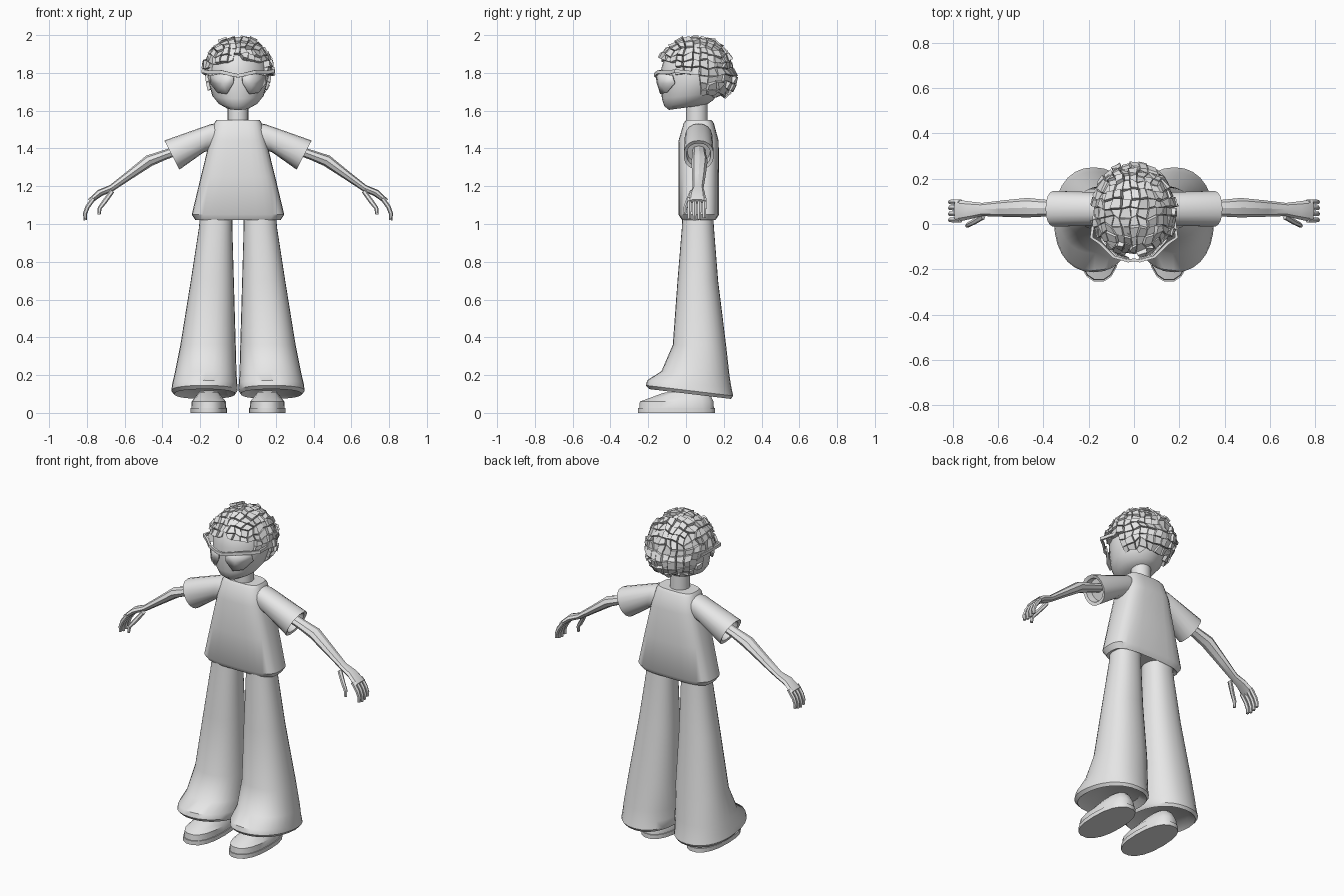
import bpy, bmesh, math, random
from mathutils import Vector

if "Cube" in bpy.data.objects:
    bpy.data.objects.remove(bpy.data.objects["Cube"])

random.seed(4)
grey = bpy.data.materials.new("light_grey")
grey.diffuse_color = (0.8, 0.8, 0.8, 1)
grey.use_nodes = True
grey.node_tree.nodes["Principled BSDF"].inputs["Base Color"].default_value = grey.diffuse_color


def finish(name, bm, angle=None):
    bmesh.ops.recalc_face_normals(bm, faces=bm.faces)
    me = bpy.data.meshes.new(name)
    bm.to_mesh(me)
    bm.free()
    me.materials.append(grey)
    if angle:
        me.shade_smooth()
        me.set_sharp_from_angle(angle=math.radians(angle))
    ob = bpy.data.objects.new(name, me)
    bpy.context.collection.objects.link(ob)
    return ob


def loft(name, rings, n=20, power=1.0, side=1, angle=35, phase=0.0):
    """Skin closed rings given as (centre, half axis u, half axis v)."""
    bm = bmesh.new()
    rows = []
    for c, u, v in rings:
        row = []
        for i in range(n):
            a = 2 * math.pi * i / n + phase
            cu = math.copysign(abs(math.cos(a)) ** power, math.cos(a))
            sv = math.copysign(abs(math.sin(a)) ** power, math.sin(a))
            p = Vector(c) + Vector(u) * cu + Vector(v) * sv
            p.x *= side
            row.append(bm.verts.new(p))
        rows.append(row)
    for r0, r1 in zip(rows, rows[1:]):
        for i in range(n):
            j = (i + 1) % n
            bm.faces.new((r0[i], r0[j], r1[j], r1[i]))
    bm.faces.new(rows[0])
    bm.faces.new(rows[-1])
    return finish(name, bm, angle)


def flat_ring(z, x0, x1, y0, y1, tilt=0.0):
    """Horizontal ring from its extents; tilt is the rise per unit of y."""
    ry = (y1 - y0) / 2
    return (((x0 + x1) / 2, (y0 + y1) / 2, z), ((x1 - x0) / 2, 0, 0), (0, ry, ry * tilt))


def tube(name, pts, side=1, n=6, angle=35):
    """Tube in the xz direction; each point is x, y, z, thickness, half depth."""
    rings = []
    for i, (x, y, z, r, d) in enumerate(pts):
        a, b = pts[max(i - 1, 0)], pts[min(i + 1, len(pts) - 1)]
        t = Vector((b[0] - a[0], 0, b[2] - a[2])).normalized()
        rings.append(((x, y, z), Vector((-t.z, 0, t.x)) * r, (0, d, 0)))
    return loft(name, rings, n, 1, side, angle)


# Head and neck
head_rows = [(1.618, .065, -.09, .11), (1.64, .105, -.115, .145), (1.68, .137, -.128, .175),
             (1.75, .155, -.132, .205), (1.82, .16, -.132, .21), (1.90, .135, -.11, .19),
             (1.96, .07, -.05, .13)]
loft("head", [flat_ring(z, -r, r, a, b, max(0, 1.85 - z) * .6) for z, r, a, b in head_rows], 24)
loft("neck", [flat_ring(z, -.056, .056, 0, .115) for z in (1.52, 1.66)], 16)

# Shirt body
loft("shirt", [flat_ring(1.04, -.18, .18, 0, .135),
               flat_ring(1.02, -.225, .225, -.02, .155),
               flat_ring(1.05, -.245, .245, -.04, .175),
               flat_ring(1.25, -.197, .197, -.04, .175),
               flat_ring(1.44, -.15, .15, -.04, .173),
               flat_ring(1.535, -.125, .125, -.012, .147),
               flat_ring(1.55, -.115, .115, 0, .135)], 28, .6, angle=40)

for side, tag in ((1, "left"), (-1, "right")):
    # Short sleeve with a turned-in cuff
    loft("sleeve_" + tag, [((.10, .067, 1.465), (-.03, 0, .07), (0, .06, 0)),
                           ((.16, .067, 1.455), (-.02, 0, .075), (0, .074, 0)),
                           ((.35, .067, 1.365), (.04, 0, .077), (0, .08, 0)),
                           ((.345, .067, 1.367), (.03, 0, .06), (0, .064, 0)),
                           ((.31, .067, 1.385), (.03, 0, .055), (0, .06, 0))], 18, .9, side)
    # Arm and palm
    tube("arm_" + tag, [(.29, .068, 1.40, .024, .034), (.39, .07, 1.365, .026, .037),
                        (.47, .072, 1.335, .031, .043), (.58, .068, 1.255, .023, .036),
                        (.67, .064, 1.19, .018, .029), (.73, .06, 1.165, .019, .04),
                        (.785, .058, 1.12, .014, .05)], side, 8, 25)
    # Fingers and thumb
    for k, y in enumerate((.018, .045, .071, .097)):
        drop = (.006, 0, .003, .012)[k]
        tube(f"finger_{k + 1}_{tag}", [(.765, y, 1.135, .012, .012), (.797, y, 1.09, .012, .012),
                                       (.81, y, 1.055, .011, .011),
                                       (.808, y, 1.02 + drop, .009, .01)], side)
    tube("thumb_" + tag, [(.665, .035, 1.175, .012, .016), (.705, .01, 1.12, .013, .013),
                          (.732, -.004, 1.085, .011, .011), (.736, -.008, 1.05, .009, .009)], side)
    # Flared trouser leg
    loft("trouser_leg_" + tag, [flat_ring(1.06, .03, .20, -.018, .143),
                                flat_ring(.98, .03, .207, -.022, .148),
                                flat_ring(.70, .022, .25, -.045, .17),
                                flat_ring(.36, .012, .305, -.07, .212),
                                flat_ring(.21, .008, .335, -.13, .23, -.06),
                                flat_ring(.155, .004, .348, -.205, .24, -.08),
                                flat_ring(.118, .003, .353, -.213, .25, -.12),
                                flat_ring(.10, .015, .338, -.195, .238, -.12),
                                flat_ring(.13, .05, .30, -.14, .20, -.12)], 28, .9, side, 40)
    # Shoe sole and upper
    loft("shoe_sole_" + tag, [flat_ring(z, .057, .252, -.256, .156) for z in (0, .025)],
         18, .85, side)
    loft("shoe_upper_" + tag, [flat_ring(.025, .062, .247, -.25, .15),
                               flat_ring(.06, .064, .245, -.247, .148),
                               flat_ring(.085, .085, .225, -.215, .13, .08),
                               flat_ring(.112, .105, .205, -.12, .11, .05)], 18, .85, side)

    # Wrapped spectacle lens
    bm = bmesh.new()
    outer = [(.022, -.162, 1.793), (.085, -.142, 1.797), (.145, -.075, 1.787),
             (.148, -.062, 1.745), (.11, -.105, 1.695), (.06, -.137, 1.688), (.025, -.155, 1.745)]
    rim = [bm.verts.new((x * side, y, z)) for x, y, z in outer]
    mid = bm.verts.new((.08 * side, -.142, 1.745))
    for i in range(len(rim)):
        bm.faces.new((rim[i], rim[(i + 1) % len(rim)], mid))
    lens = finish("lens_" + tag, bm, 30)
    lens.modifiers.new("thickness", "SOLIDIFY").thickness = .008

    # Spectacle brow bar and temple
    path = [(0, -.158, 1.785), (.025, -.163, 1.79), (.09, -.145, 1.805), (.15, -.085, 1.803),
            (.188, -.06, 1.81), (.178, .02, 1.802), (.165, .10, 1.795)]
    rings = []
    for i, p in enumerate(path):
        a, b = path[max(i - 1, 0)], path[min(i + 1, len(path) - 1)]
        t = Vector((b[0] - a[0], b[1] - a[1], 0)).normalized()
        rings.append((p, (0, 0, .013), Vector((-t.y, t.x, 0)) * .009))
    loft("spectacle_frame_" + tag, rings, 4, side=side, angle=20, phase=math.pi / 4)

# Curly hair: a cap of square tufts pushed out by uneven heights
bm = bmesh.new()
bmesh.ops.create_cube(bm, size=2)
bmesh.ops.subdivide_edges(bm, edges=bm.edges[:], cuts=6, use_grid_fill=True)
centre = Vector((0, .05, 1.805))
for v in bm.verts:
    d = Vector([math.tan(c * .785) for c in v.co]).normalized()
    d += Vector([random.uniform(-.05, .05) for _ in range(3)])
    d.normalize()
    v.co = centre + Vector((d.x * .163, d.y * .18, d.z * .168))
    if d.y > 0 and d.z < 0:
        v.co.y += .02 * d.y


def below_hairline(p):
    if p.y < -.04:
        return p.z < 1.845 + .04 * max(0, 1 - abs(p.x) / .06)
    if p.y < .085:
        return p.z < 1.80
    return p.z < 1.685


bmesh.ops.delete(bm, geom=[f for f in bm.faces if below_hairline(f.calc_center_median())],
                 context="FACES")
tufts = bmesh.ops.extrude_discrete_faces(bm, faces=bm.faces[:])["faces"]
for f in tufts:
    n = (f.calc_center_median() - centre).normalized()
    h = random.uniform(.008, .034)
    for v in f.verts:
        v.co += n * (h + random.uniform(-.006, .008))
        v.co.z = min(v.co.z, 2.0)
finish("hair", bm)
